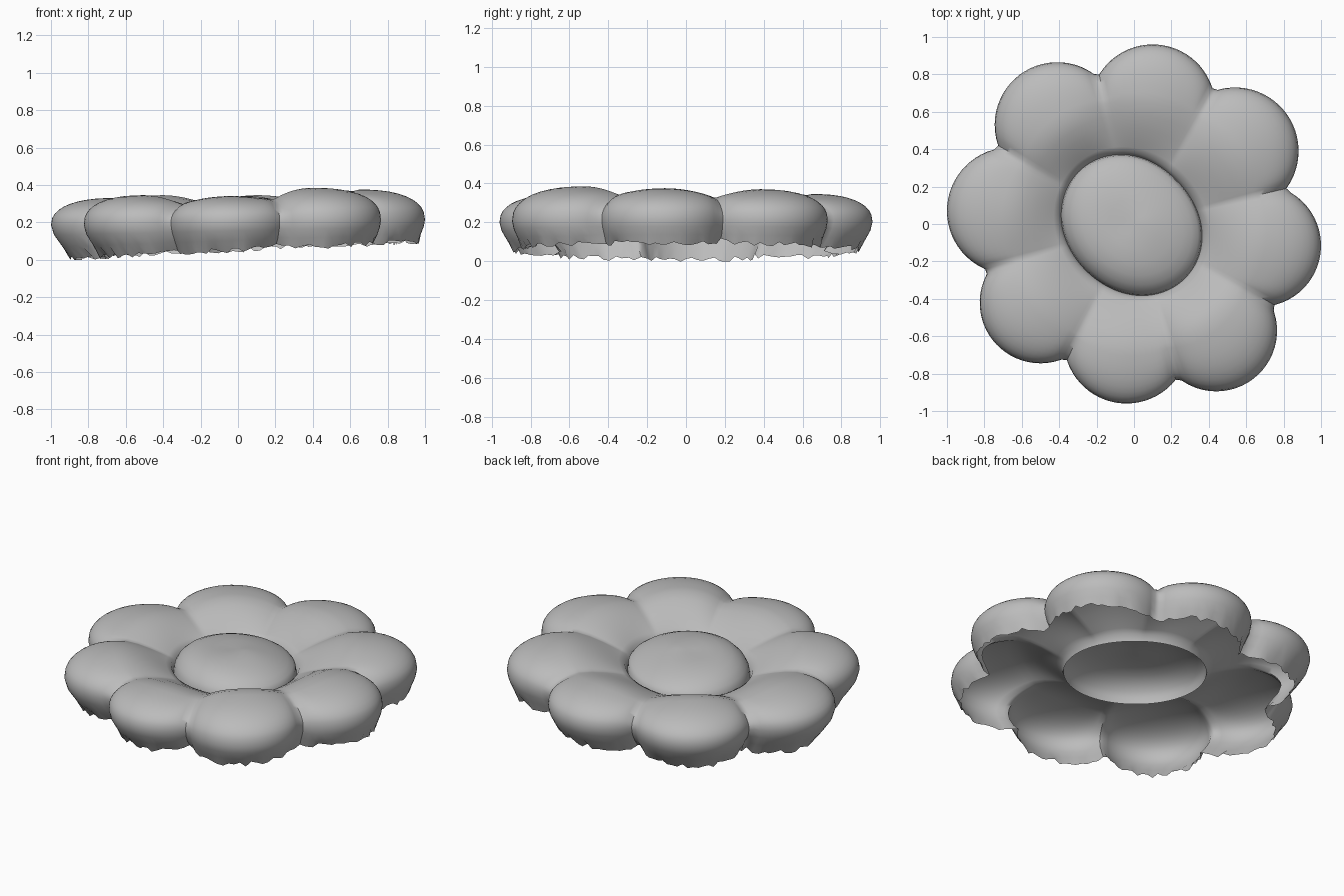
import bpy, bmesh, math, random
from mathutils import Vector

random.seed(4)
if "Cube" in bpy.data.objects:
    bpy.data.objects.remove(bpy.data.objects["Cube"])

clay = bpy.data.materials.new("matte grey")
clay.use_nodes = True
grey = (0.5, 0.5, 0.5, 1)
clay.diffuse_color = grey
clay.node_tree.nodes["Principled BSDF"].inputs["Base Color"].default_value = grey

# petals: centre x, centre y, radius, crest height
PETALS = [(0.1, 0.625, 0.335, 0.345), (0.54, 0.39, 0.34, 0.37),
          (0.672, -0.115, 0.328, 0.375), (0.44, -0.57, 0.325, 0.385),
          (-0.04, -0.625, 0.335, 0.34), (-0.5, -0.42, 0.325, 0.345),
          (-0.66, 0.07, 0.34, 0.33), (-0.41, 0.53, 0.335, 0.345)]
STEPS = 192
CREST = 0.66


def outline(a):
    """Outer radius, blended crest height and crease strength in direction a."""
    d = Vector((math.cos(a), math.sin(a)))
    hits, total, weights, nearest = [0, 0], 0, 0, 0
    for x, y, r, top in PETALS:
        c = Vector((x, y))
        along = c.dot(d)
        reach = r * r - (c.length_squared - along * along)
        if reach > 0 and along > 0:
            hits.append(along + math.sqrt(reach))
        w = math.exp(20 * (along / c.length - 1))
        total += w * top
        weights += w
        nearest = max(nearest, along / c.length)
    hits.sort(reverse=True)
    # the ring sinks between neighbouring petals
    sink = 0.6 * (1 - nearest)
    return hits[0], total / weights - sink, math.exp((hits[1] - hits[0]) / 0.07)


def section(a):
    """Points (radius, height) from the middle dome to the lower lip."""
    big, top, crease = outline(a)
    x, y = math.cos(a), math.sin(a)
    rim = 0.372 + 0.03 * math.cos(2 * (a - math.radians(135))) - 0.014 * x - 0.008 * y
    base = 0.205 + 0.01 * x
    # central dome, leaning a little
    pts = [(rim * f, base + 0.13 * math.sqrt(1 - f ** 2.5) - 0.022 * (x + y) * f * (1 - f ** 6))
           for f in (0.15, 0.35, 0.55, 0.72, 0.85, 0.94, 0.985)]
    # groove, then the inner slope of the petal ring
    pts.append((rim, base - 0.01))
    for f in (0.05, 0.15, 0.3, 0.5, 0.75, 1):
        pts.append((rim + (CREST - rim) * f, top - (top - base - 0.02) * (1 - f) ** 1.5))
    # rounded outer shoulder, dipping where two petals meet
    waist = 0.2 + 0.015 * x
    for u in (0.15, 0.3, 0.45, 0.58, 0.7, 0.8, 0.88, 0.94, 0.98, 1):
        rise = (1 - u ** 2.4) ** (1 / 2.3)
        pts.append((CREST + (big - CREST) * u,
                    waist + (top - waist) * rise - 0.04 * crease * u * rise))
    # undercut wall and ragged lip
    lip = 0.052 + 0.042 * x + 0.015 * crease
    tuck = 0.075 - 0.035 * x
    for f, inward in ((0.3, 0.15), (0.65, 0.55)):
        pts.append((big - tuck * inward, waist + (lip - waist) * f))
    pts.append((big - tuck + random.uniform(-0.01, 0.01), lip + random.uniform(-0.014, 0.014)))
    return pts


bm = bmesh.new()
middle = bm.verts.new((0, 0, 0.335))
spokes = []
for i in range(STEPS):
    a = 2 * math.pi * i / STEPS
    spokes.append([bm.verts.new((r * math.cos(a), r * math.sin(a), z)) for r, z in section(a)])
for i, one in enumerate(spokes):
    two = spokes[(i + 1) % STEPS]
    bm.faces.new((middle, one[0], two[0]))
    for k in range(len(one) - 1):
        bm.faces.new((one[k], one[k + 1], two[k + 1], two[k]))

mesh = bpy.data.meshes.new("flower_shell")
bm.to_mesh(mesh)
bm.free()
mesh.materials.append(clay)
flower = bpy.data.objects.new("flower_shell", mesh)
bpy.context.collection.objects.link(flower)
bpy.context.view_layer.objects.active = flower
flower.select_set(True)
bpy.ops.object.shade_smooth_by_angle(angle=math.radians(50))
